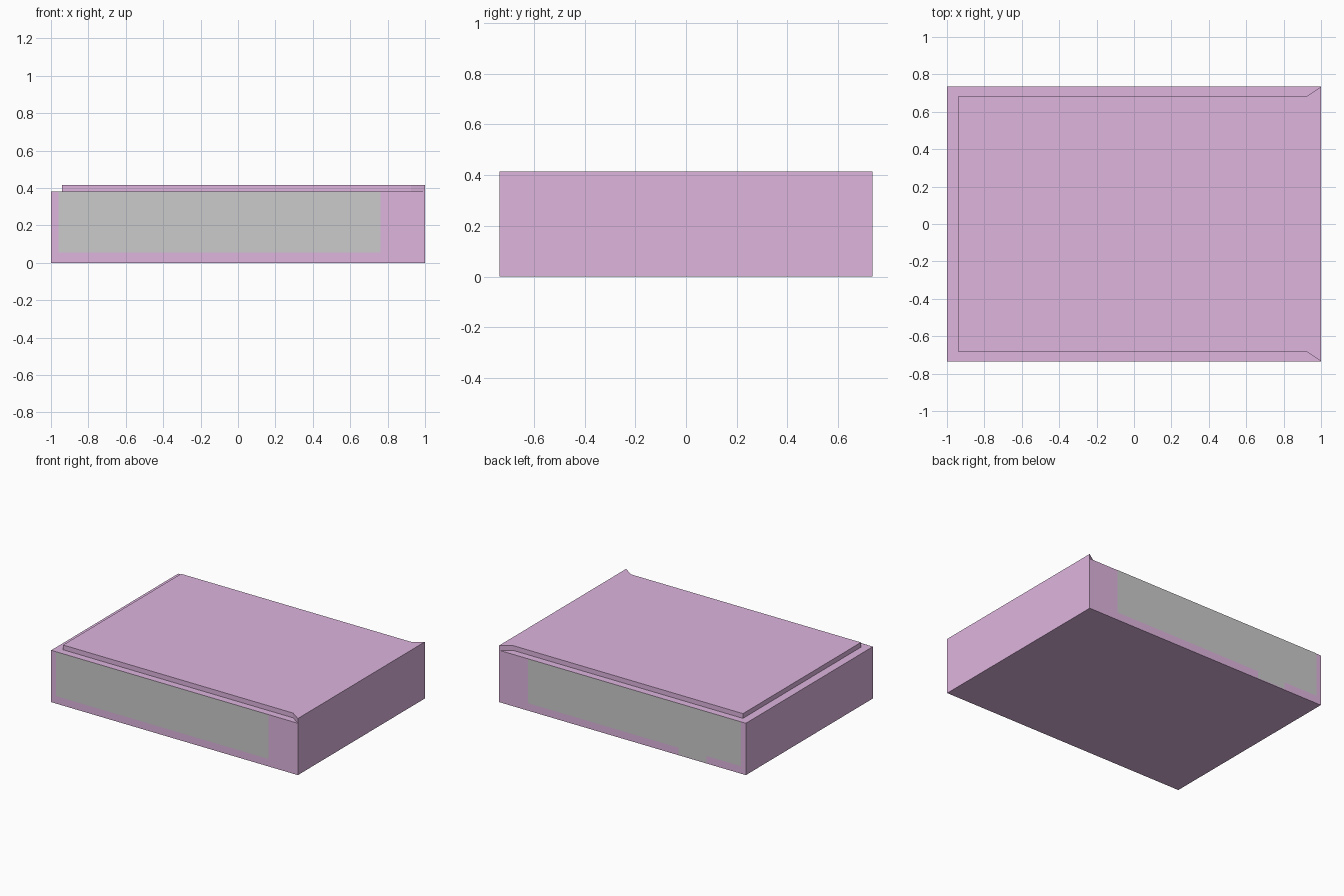
import bpy, bmesh

if "Cube" in bpy.data.objects:
    bpy.data.objects.remove(bpy.data.objects["Cube"])

HX, HY = 1.0, 0.735          # half sizes of the block
LEDGE, TOP = 0.38, 0.415     # ledge height and lid height


def make_object(name, build, material=None):
    bm = bmesh.new()
    build(bm)
    mesh = bpy.data.meshes.new(name)
    bm.to_mesh(mesh)
    bm.free()
    obj = bpy.data.objects.new(name, mesh)
    bpy.context.collection.objects.link(obj)
    if material:
        mesh.materials.append(material)
    return obj


def ring(bm, points, z):
    return [bm.verts.new((x, y, z)) for x, y in points]


def bridge(bm, lower, upper):
    n = len(lower)
    for i in range(n):
        j = (i + 1) % n
        bm.faces.new((lower[i], lower[j], upper[j], upper[i]))


# Block with a raised lid that flares out to the right-hand corners
def build_block(bm):
    outer = [(HX, -HY), (HX, HY), (-HX, HY), (-HX, -HY)]
    inset = [(0.925, 0.683), (-0.94, 0.683), (-0.94, -0.683), (0.925, -0.683)]
    base = ring(bm, outer, 0)
    rim = ring(bm, outer, LEDGE)
    foot = ring(bm, inset, LEDGE)
    lid = ring(bm, outer[:2] + inset, TOP)
    bm.faces.new(base)
    bridge(bm, base, rim)
    # lid sides rise from the rim on the right and from the inset foot elsewhere
    bridge(bm, rim[:2] + foot, lid)
    bm.faces.new(lid)
    # ledge around the lid
    walk = rim[1:] + rim[:1]
    for i in range(3):
        bm.faces.new((walk[i], walk[i + 1], foot[i + 1], foot[i]))
    bmesh.ops.recalc_face_normals(bm, faces=bm.faces)
    bmesh.ops.dissolve_limit(bm, angle_limit=0.01, verts=bm.verts, edges=bm.edges)


pink = bpy.data.materials.new("pink_wall")
pink.diffuse_color = (0.73, 0.46, 0.73, 1)
pink.use_nodes = True
pink.node_tree.nodes["Principled BSDF"].inputs["Base Color"].default_value = pink.diffuse_color
make_object("building_block", build_block, pink)


# Thin grey panels lying on the long walls
def panel(name, y, outline):
    def build(bm):
        face = bm.faces.new([bm.verts.new((x, y, z)) for x, z in outline])
        face.normal_update()
        if face.normal.y * y < 0:
            face.normal_flip()
    make_object(name, build)


L, R, B = -0.96, 0.763, 0.056
panel("front_panel", -HY - 0.002, [(L, B), (R, B), (R, LEDGE), (L, LEDGE)])
panel("back_panel", HY + 0.002,
      [(L, B), (-0.683, B), (-0.683, 0.006), (-0.456, 0.006), (-0.456, B),
       (R, B), (R, LEDGE), (L, LEDGE)])
